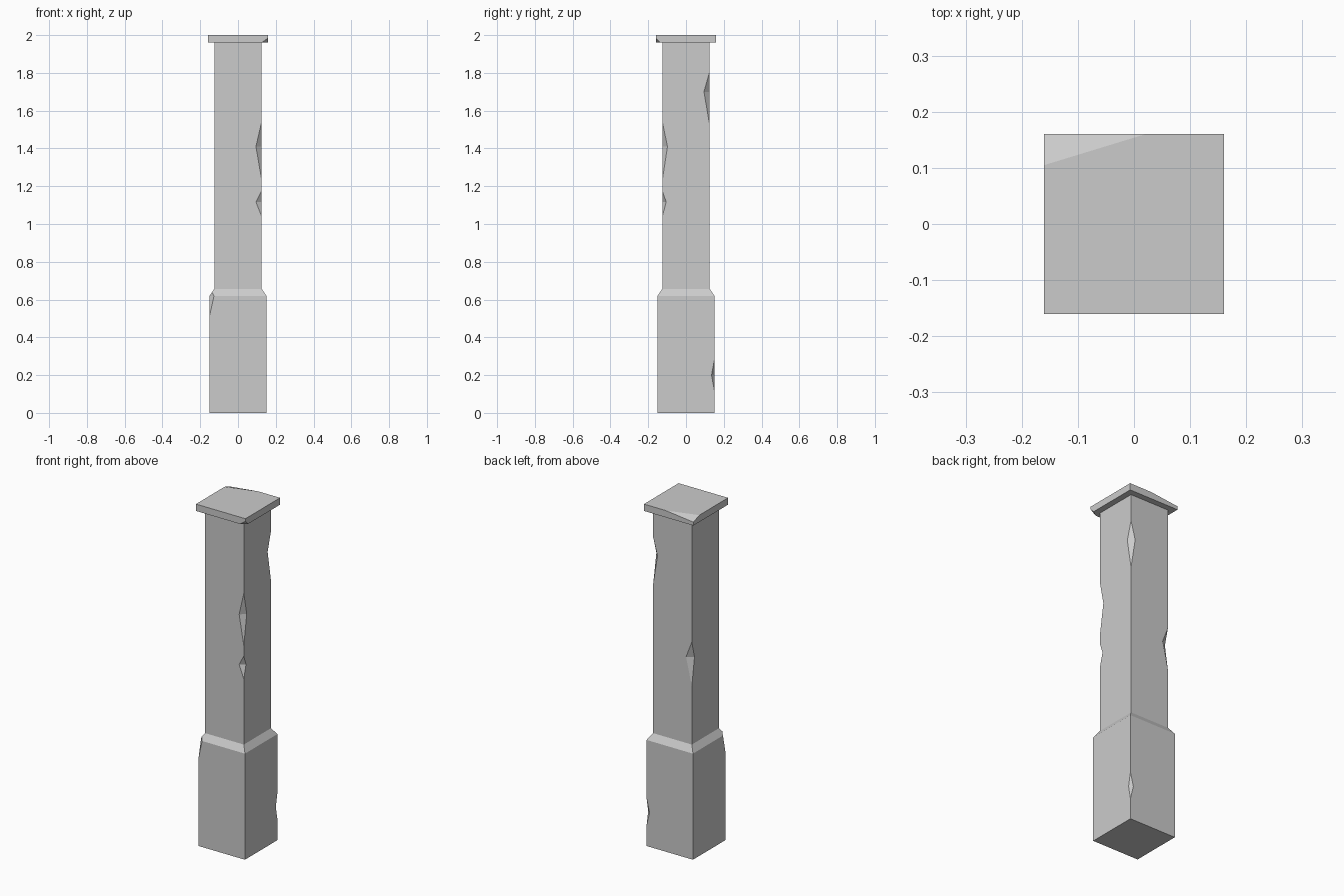
import bpy, bmesh
from mathutils import Vector

if "Cube" in bpy.data.objects:
    bpy.data.objects.remove(bpy.data.objects["Cube"])


def make_object(name, bm):
    bmesh.ops.recalc_face_normals(bm, faces=bm.faces)
    mesh = bpy.data.meshes.new(name)
    bm.to_mesh(mesh)
    bm.free()
    obj = bpy.data.objects.new(name, mesh)
    bpy.context.collection.objects.link(obj)
    return obj


def square_stack(profile):
    """Closed square column from (half width, z) pairs."""
    bm = bmesh.new()
    rings = [[bm.verts.new((sx * h, sy * h, z))
              for sx, sy in ((-1, -1), (1, -1), (1, 1), (-1, 1))] for h, z in profile]
    for a, b in zip(rings, rings[1:]):
        for i in range(4):
            j = (i + 1) % 4
            bm.faces.new((a[i], a[j], b[j], b[i]))
    bm.faces.new(rings[0][::-1])
    bm.faces.new(rings[-1])
    return bm


def slice_corner(bm, a, b, c, corner):
    """Cut away the corner lying beyond the plane through a, b, c."""
    a, b, c = Vector(a), Vector(b), Vector(c)
    n = (b - a).cross(c - a).normalized()
    if n.dot(Vector(corner) - a) < 0:
        n = -n
    res = bmesh.ops.bisect_plane(bm, geom=bm.verts[:] + bm.edges[:] + bm.faces[:],
                                 plane_co=a, plane_no=n, clear_outer=True)
    edges = [e for e in res['geom_cut'] if isinstance(e, bmesh.types.BMEdge)]
    bmesh.ops.edgeloop_fill(bm, edges=edges)


def chip(post, sx, sy, half, top, mid, bottom, dx, dy, top_half=None):
    """Notch on a vertical edge: two slanted faces meeting in a ridge at height mid."""
    th = top_half or half
    left = Vector((sx * (half - dx), sy * half, mid))
    right = Vector((sx * half, sy * (half - dy), mid))
    m = (left + right) / 2
    up = Vector((sx * th, sy * th, top)) - m
    down = Vector((sx * half, sy * half, bottom)) - m
    out = Vector((sx, sy, 0)) * 0.15
    bm = bmesh.new()
    for end in (-1.5, 1.5):
        for p in (Vector(), up * 2, down * 2, out):
            bm.verts.new(m + (right - left) * end + p)
    bmesh.ops.convex_hull(bm, input=bm.verts[:])
    cutter = make_object("chip_cutter", bm)
    cutter.hide_render = True
    cutter.hide_set(True)
    mod = post.modifiers.new("chip", 'BOOLEAN')
    mod.operation = 'DIFFERENCE'
    mod.solver = 'EXACT'
    mod.object = cutter
    return cutter


# Post: wide base, sloped shoulder and shaft
post = make_object("post", square_stack([(.15, 0), (.15, .62), (.125, .657), (.125, 1.96)]))

# Chips along the vertical edges
cutters = [
    chip(post, 1, -1, .125, 1.54, 1.41, 1.235, .03, .027),
    chip(post, 1, -1, .125, 1.175, 1.117, 1.04, .03, .02),
    chip(post, 1, 1, .125, 1.805, 1.70, 1.525, .028, .03),
    chip(post, 1, 1, .15, .28, .20, .12, .02, .015),
    chip(post, -1, 1, .125, 1.256, 1.16, .997, .037, .025),
    chip(post, -1, -1, .15, .638, .62, .515, .023, .023, top_half=.138),
]

# Bake the chips and drop the cutters
bpy.context.view_layer.update()
deps = bpy.context.evaluated_depsgraph_get()
baked = bpy.data.meshes.new_from_object(post.evaluated_get(deps))
post.modifiers.clear()
post.data = baked
for c in cutters:
    bpy.data.objects.remove(c)

# Cap slab with two broken corners
bm = square_stack([(.16, 1.96), (.16, 2.0)])
slice_corner(bm, (-.16, .105, 2), (.02, .16, 2), (-.16, .16, 1.98), (-.16, .16, 2))
slice_corner(bm, (.125, -.16, 1.96), (.16, -.135, 1.96), (.16, -.16, 1.985), (.16, -.16, 1.96))
make_object("cap", bm)
